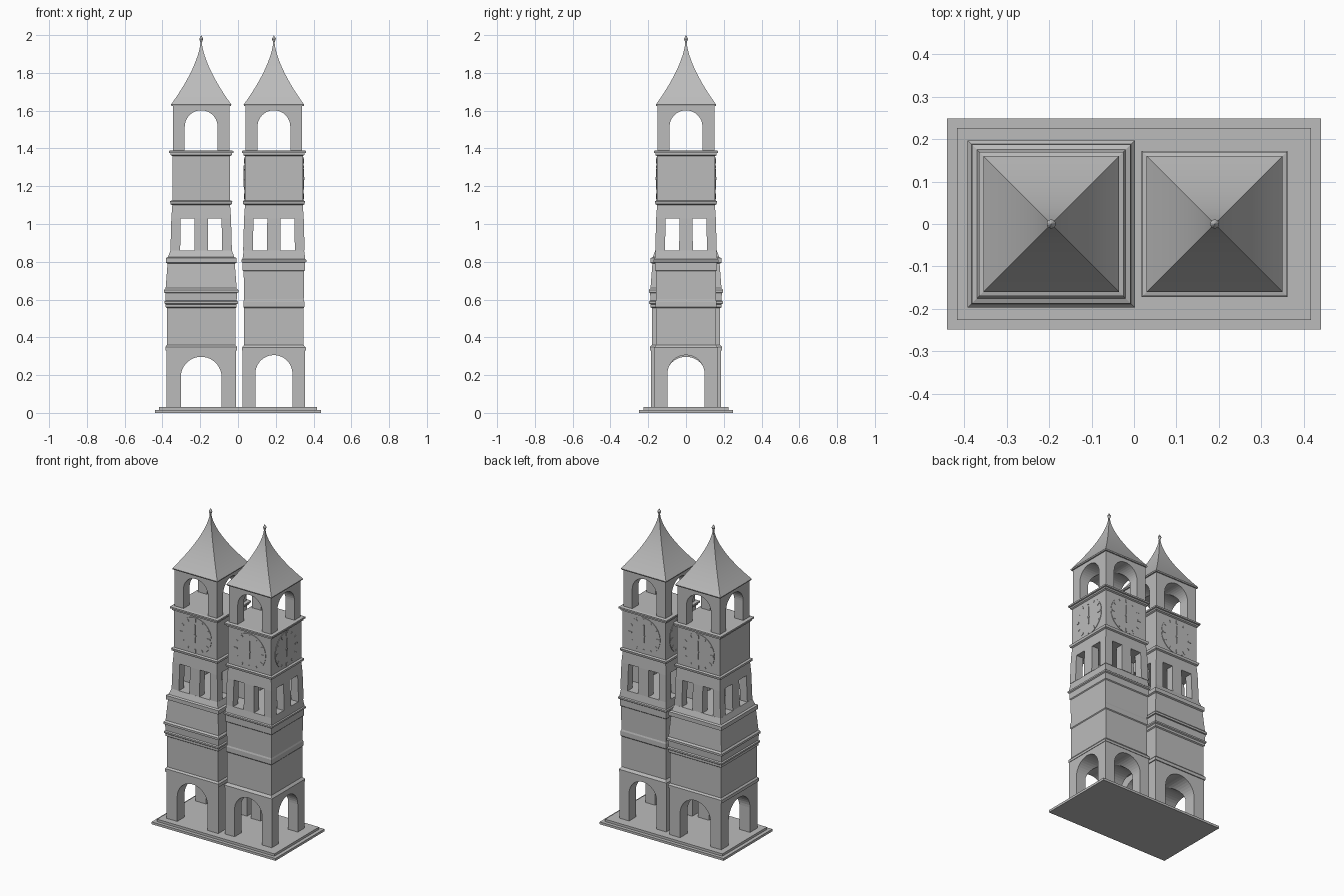
import bpy, bmesh, math
from mathutils import Matrix, Vector

cube = bpy.data.objects.get("Cube")
if cube:
    bpy.data.objects.remove(cube)

stone = bpy.data.materials.new("grey stone")
stone.use_nodes = True
GREY = (0.5, 0.5, 0.5, 1)
stone.diffuse_color = GREY
stone.node_tree.nodes["Principled BSDF"].inputs["Base Color"].default_value = GREY


def finish(name, bm, cx=0.0):
    bmesh.ops.recalc_face_normals(bm, faces=bm.faces)
    mesh = bpy.data.meshes.new(name)
    bm.to_mesh(mesh)
    bm.free()
    mesh.materials.append(stone)
    ob = bpy.data.objects.new(name, mesh)
    ob.location.x = cx
    bpy.context.collection.objects.link(ob)
    return ob


def activate(ob):
    bpy.ops.object.select_all(action="DESELECT")
    ob.select_set(True)
    bpy.context.view_layer.objects.active = ob


def add_box(bm, x0, x1, y0, y1, z0, z1):
    m = Matrix.Translation(((x0 + x1) / 2, (y0 + y1) / 2, (z0 + z1) / 2))
    m = m @ Matrix.Diagonal((x1 - x0, y1 - y0, z1 - z0, 1))
    bmesh.ops.create_cube(bm, size=1, matrix=m)


def square_loft(name, profile, cx):
    """Stack square rings given as (height, half width)."""
    bm = bmesh.new()
    rings = [[bm.verts.new((sx * h, sy * h, z))
              for sx, sy in ((-1, -1), (1, -1), (1, 1), (-1, 1))] for z, h in profile]
    for a, b in zip(rings, rings[1:]):
        for i in range(4):
            j = (i + 1) % 4
            bm.faces.new((a[i], a[j], b[j], b[i]))
    bm.faces.new(rings[0][::-1])
    bm.faces.new(rings[-1])
    return finish(name, bm, cx)


def cut_arches(ob, half, z0, top):
    """Cut round-headed passages through both axes."""
    for turn in (0, math.pi / 2):
        bm = bmesh.new()
        spring = top - half
        pts = [(-half, z0), (half, z0)]
        pts += [(half * math.cos(math.pi * k / 20), spring + half * math.sin(math.pi * k / 20))
                for k in range(21)]
        face = bm.faces.new([bm.verts.new((x, -0.5, z)) for x, z in pts])
        ext = bmesh.ops.extrude_face_region(bm, geom=[face])
        moved = [v for v in ext["geom"] if isinstance(v, bmesh.types.BMVert)]
        bmesh.ops.translate(bm, vec=(0, 1, 0), verts=moved)
        bmesh.ops.rotate(bm, verts=bm.verts, matrix=Matrix.Rotation(turn, 3, "Z"))
        cutter = finish("arch_cutter", bm, ob.location.x)
        cutter.hide_render = True
        bpy.context.view_layer.update()
        activate(ob)
        mod = ob.modifiers.new("arch", "BOOLEAN")
        mod.operation = "DIFFERENCE"
        mod.solver = "EXACT"
        mod.object = cutter
        bpy.ops.object.modifier_apply(modifier=mod.name)
        bpy.data.objects.remove(cutter)


def gallery(name, cx, half):
    """Open room with corner and middle piers."""
    bm = bmesh.new()
    z0, z1 = 0.86, 1.03
    for sx in (-1, 1):
        for sy in (-1, 1):
            xs, ys = sorted((sx * 0.108, sx * half)), sorted((sy * 0.108, sy * half))
            add_box(bm, *xs, *ys, z0, z1)
        ws = sorted((sx * 0.108, sx * half))
        add_box(bm, *ws, -0.035, 0.035, z0, z1)
        add_box(bm, -0.035, 0.035, *ws, z0, z1)
    # piers lean slightly inward
    for v in bm.verts:
        if v.co.z < 0.9:
            v.co.x *= 1.03
            v.co.y *= 1.03
    return finish(name, bm, cx)


def clock(name, cx, half, turn):
    """Thin dial with rim, hour marks and one pair of aligned hands."""
    bm = bmesh.new()
    upright = Matrix.Rotation(math.pi / 2, 4, "X")
    bmesh.ops.create_cone(bm, cap_ends=True, segments=48, radius1=0.115, radius2=0.115,
                          depth=0.006, matrix=upright)
    for k in range(12):
        marks = bmesh.new()
        long = 0.022 if k % 3 == 0 else 0.015
        wide = 0.005 if k % 3 == 0 else 0.003
        add_box(marks, -wide, wide, -0.006, 0.0, 0.108 - long, 0.108)
        marks.transform(Matrix.Rotation(k * math.pi / 6, 4, "Y"))
        temp = bpy.data.meshes.new("temp")
        marks.to_mesh(temp)
        marks.free()
        bm.from_mesh(temp)
        bpy.data.meshes.remove(temp)
    add_box(bm, -0.003, 0.003, -0.007, 0.0, -0.045, 0.07)
    bmesh.ops.create_cone(bm, cap_ends=True, segments=12, radius1=0.008, radius2=0.008,
                          depth=0.016, matrix=upright)
    bm.transform(Matrix.Rotation(turn, 4, "Z") @ Matrix.Translation((0, -half, 1.24)))
    return finish(name, bm, cx)


def tower(side, cx, leg, arch, arch_top, shaft, clock_turns):
    # arched ground floor
    base = square_loft(side + "_ground_floor", [(0.03, leg), (0.33, leg)], cx)
    cut_arches(base, arch, 0.02, arch_top)
    # moulded shaft
    square_loft(side + "_shaft", shaft, cx)
    # window gallery and its tapering head
    gallery(side + "_gallery", cx, 0.158)
    square_loft(side + "_gallery_head", [(1.03, 0.158), (1.1, 0.153), (1.105, 0.162),
                (1.12, 0.165), (1.125, 0.157)], cx)
    # clock storey with cornice
    square_loft(side + "_clock_storey", [(1.125, 0.153), (1.36, 0.153), (1.365, 0.162),
                (1.375, 0.162), (1.377, 0.17), (1.387, 0.17), (1.39, 0.158)], cx)
    for n, turn in enumerate(clock_turns):
        clock(f"{side}_clock_{n + 1}", cx, 0.153, turn)
    # open belfry
    belfry = square_loft(side + "_belfry", [(1.39, 0.15), (1.63, 0.15)], cx)
    cut_arches(belfry, 0.087, 1.38, 1.602)
    # concave roof: width shrinks quickly, then slowly
    steps = 14
    roof = [(1.625, 0.158)] + [(1.632 + 0.335 * t, 0.003 + 0.157 * (1 - t) ** 1.55)
                               for t in (k / steps for k in range(steps + 1))]
    ob = square_loft(side + "_roof", roof, cx)
    activate(ob)
    bpy.ops.object.shade_smooth_by_angle(angle=math.radians(30))
    # finial
    bm = bmesh.new()
    for r1, r2, z, d in ((0.004, 0.011, 1.971, 0.018), (0.011, 0.0, 1.99, 0.02)):
        bmesh.ops.create_cone(bm, cap_ends=True, segments=10, radius1=r1, radius2=r2,
                              depth=d, matrix=Matrix.Translation((0, 0, z)))
    finish(side + "_finial", bm, cx)


# stepped plinth
bm = bmesh.new()
add_box(bm, -0.44, 0.44, -0.248, 0.248, 0, 0.015)
add_box(bm, -0.417, 0.417, -0.226, 0.226, 0.015, 0.03)
finish("plinth", bm)

wide_shaft = [(0.33, 0.19), (0.35, 0.19), (0.36, 0.181), (0.555, 0.181), (0.56, 0.188),
              (0.575, 0.188), (0.58, 0.195), (0.59, 0.195), (0.595, 0.188), (0.635, 0.19),
              (0.637, 0.197), (0.65, 0.197), (0.66, 0.188), (0.79, 0.178), (0.795, 0.187),
              (0.82, 0.187), (0.825, 0.175), (0.86, 0.163)]
slim_shaft = [(0.33, 0.169), (0.345, 0.169), (0.36, 0.157), (0.555, 0.157), (0.56, 0.161),
              (0.59, 0.161), (0.6, 0.158), (0.75, 0.16), (0.755, 0.165), (0.795, 0.165),
              (0.80, 0.172), (0.81, 0.172), (0.815, 0.166), (0.86, 0.16)]

quarter = math.pi / 2
tower("right", -0.195, 0.184, 0.108, 0.297, wide_shaft, (0, 2 * quarter))
tower("left", 0.19, 0.166, 0.098, 0.306, slim_shaft, [k * quarter for k in range(4)])
